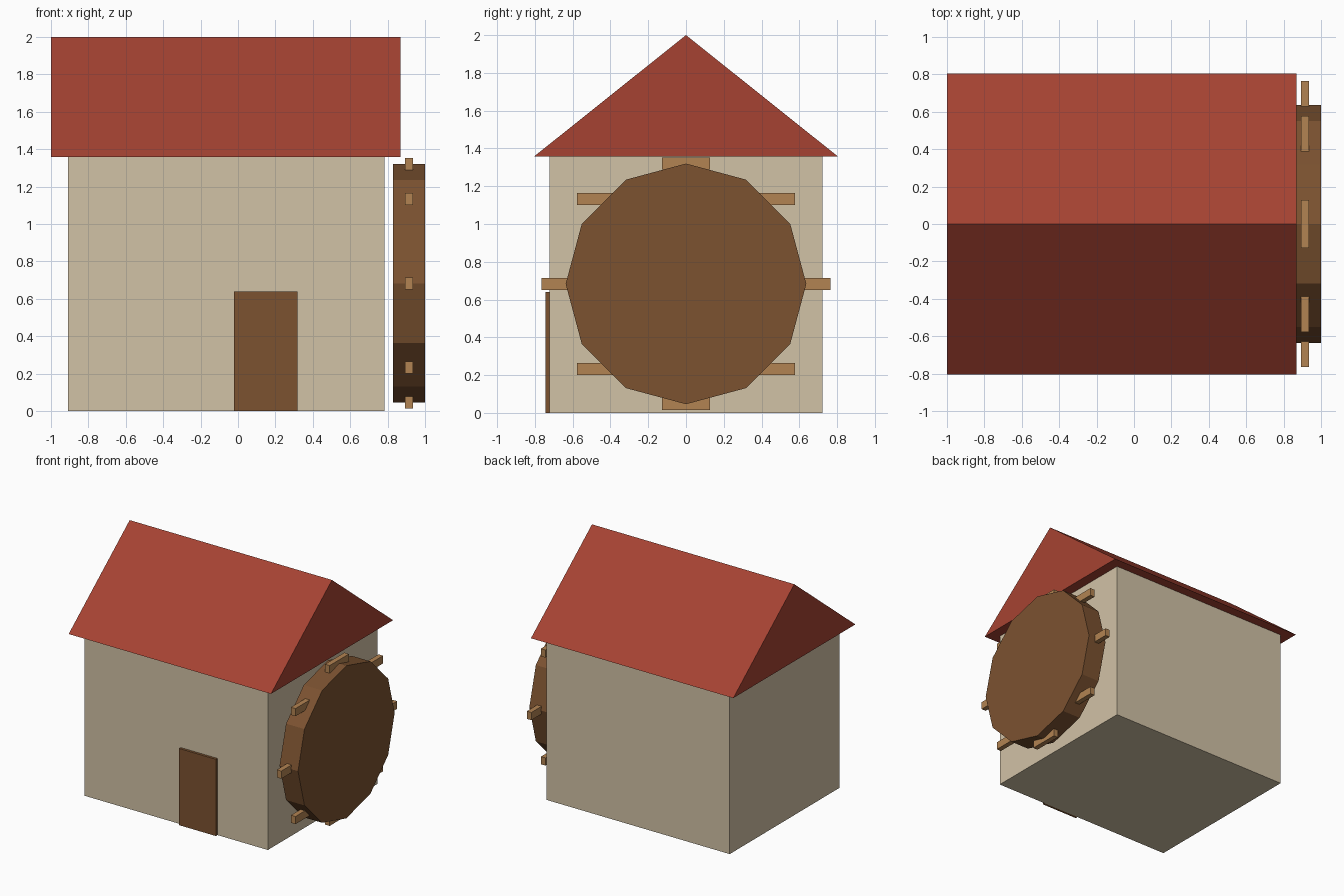
import bpy, bmesh
from math import cos, sin, pi

if "Cube" in bpy.data.objects:
    bpy.data.objects.remove(bpy.data.objects["Cube"])


def material(name, rgb):
    m = bpy.data.materials.new(name)
    m.diffuse_color = (*rgb, 1)
    m.use_nodes = True
    m.node_tree.nodes["Principled BSDF"].inputs["Base Color"].default_value = m.diffuse_color
    return m


plaster = material("plaster", (0.64, 0.54, 0.38))
tile = material("roof_tile", (0.38, 0.055, 0.032))
dark_wood = material("dark_wood", (0.20, 0.085, 0.03))
light_wood = material("light_wood", (0.45, 0.23, 0.085))


def extrude_x(name, profile, x0, x1, mat):
    """Solid from a (y, z) profile swept along x."""
    bm = bmesh.new()
    face = bm.faces.new([bm.verts.new((x0, y, z)) for y, z in profile])
    new = bmesh.ops.extrude_face_region(bm, geom=[face])["geom"]
    verts = [g for g in new if isinstance(g, bmesh.types.BMVert)]
    bmesh.ops.translate(bm, verts=verts, vec=(x1 - x0, 0, 0))
    bmesh.ops.recalc_face_normals(bm, faces=bm.faces[:])
    mesh = bpy.data.meshes.new(name)
    bm.to_mesh(mesh)
    bm.free()
    mesh.materials.append(mat)
    obj = bpy.data.objects.new(name, mesh)
    bpy.context.collection.objects.link(obj)
    return obj


def box(name, x0, x1, y0, y1, z0, z1, mat):
    return extrude_x(name, [(y0, z0), (y1, z0), (y1, z1), (y0, z1)], x0, x1, mat)


# House body, gabled roof and door
box("walls", -0.91, 0.782, -0.723, 0.723, 0, 1.36, plaster)
extrude_x("roof", [(-0.805, 1.357), (0.805, 1.357), (0, 2.0)], -1.0, 0.868, tile)
box("door", -0.022, 0.317, -0.744, -0.715, 0, 0.64, dark_wood)

# Twelve-sided water wheel
WHEEL_Z, WHEEL_R = 0.683, 0.637
rim = [(WHEEL_R * cos(i * pi / 6), WHEEL_Z + WHEEL_R * sin(i * pi / 6)) for i in range(12)]
extrude_x("water_wheel", rim, 0.83, 1.0, dark_wood)

# Eight level paddles around the rim
for i in range(8):
    y = WHEEL_R * cos(i * pi / 4)
    z = WHEEL_Z + WHEEL_R * sin(i * pi / 4)
    box(f"paddle_{i + 1}", 0.893, 0.935, y - 0.127, y + 0.127, z - 0.032, z + 0.032, light_wood)
